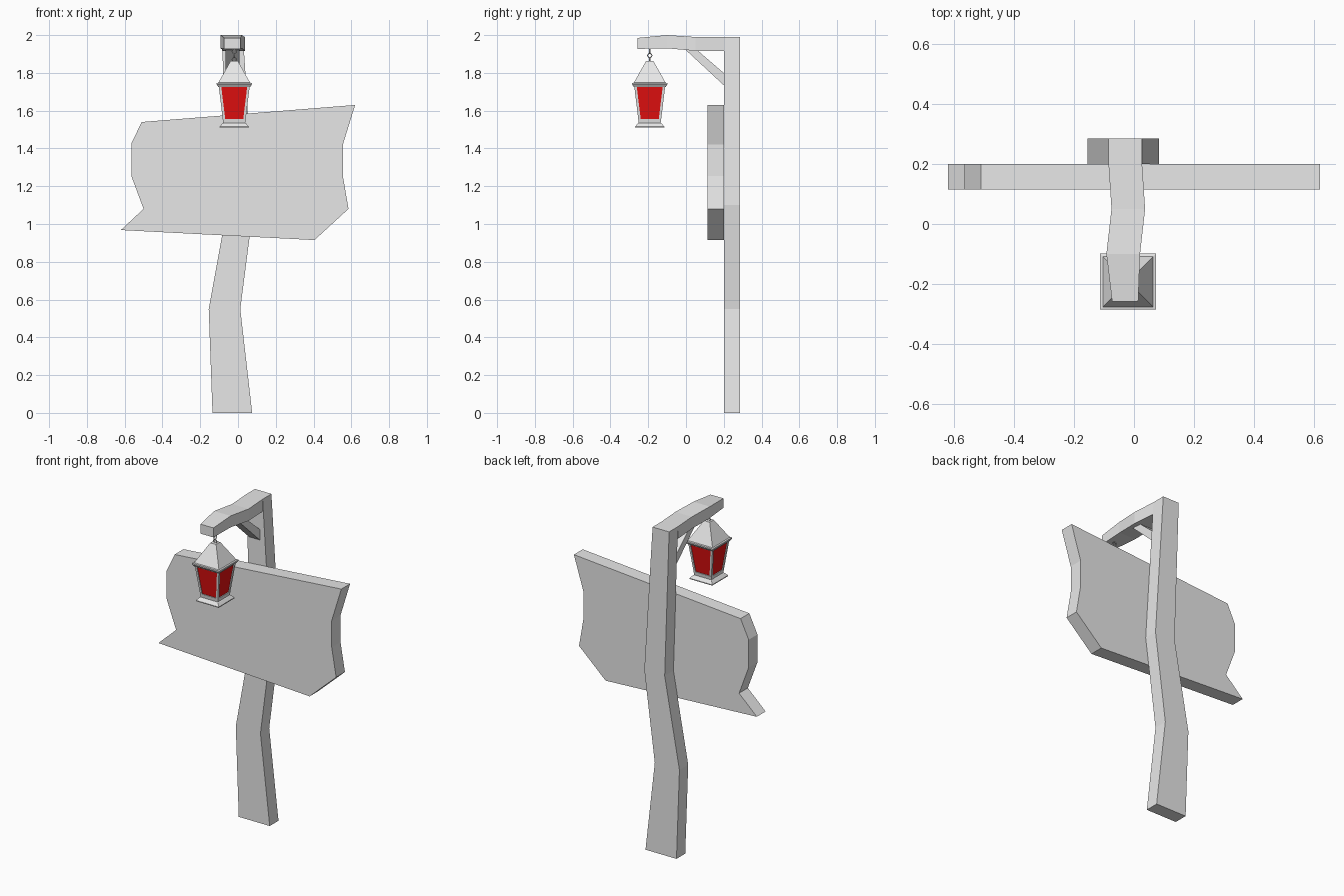
import bpy
import bmesh
from math import pi

if "Cube" in bpy.data.objects:
    bpy.data.objects.remove(bpy.data.objects["Cube"])


def material(name, colour):
    mat = bpy.data.materials.new(name)
    mat.use_nodes = True
    mat.diffuse_color = colour
    mat.node_tree.nodes["Principled BSDF"].inputs["Base Color"].default_value = colour
    return mat


grey = material("pale grey", (0.8, 0.8, 0.8, 1))
red = material("red glass", (0.8, 0.005, 0.005, 1))


def loft(name, rings, mat=grey):
    """Skin a solid through a list of matching rings and cap both ends."""
    bm = bmesh.new()
    loops = [[bm.verts.new(p) for p in ring] for ring in rings]
    n = len(loops[0])
    for a, b in zip(loops, loops[1:]):
        for i in range(n):
            j = (i + 1) % n
            bm.faces.new((a[i], a[j], b[j], b[i]))
    bm.faces.new(loops[0])
    bm.faces.new(loops[-1])
    bmesh.ops.recalc_face_normals(bm, faces=bm.faces)
    mesh = bpy.data.meshes.new(name)
    bm.to_mesh(mesh)
    bm.free()
    mesh.materials.append(mat)
    obj = bpy.data.objects.new(name, mesh)
    bpy.context.collection.objects.link(obj)
    return obj


def rect_z(x0, x1, y0, y1, z):
    return [(x0, y0, z), (x1, y0, z), (x1, y1, z), (x0, y1, z)]


def rect_y(x0, x1, z0, z1, y):
    return [(x0, y, z0), (x1, y, z0), (x1, y, z1), (x0, y, z1)]


# Crooked post
post = [(-0.135, 0.075, 0), (-0.155, 0.012, 0.55),
        (-0.055, 0.083, 1.1), (-0.085, 0.027, 1.99)]
loft("post", [rect_z(a, b, 0.2, 0.285, z) for a, b, z in post])

# Bent arm reaching forward from the post
arm = [(-0.085, 0.027, 1.915, 1.99, 0.2), (-0.075, 0.037, 1.917, 1.99, 0.05),
       (-0.092, 0.02, 1.93, 2.0, -0.1), (-0.073, 0.014, 1.927, 1.985, -0.258)]
loft("arm", [rect_y(*s) for s in arm])

# Diagonal brace under the arm
brace = [(0, 1.92), (0.06, 1.92), (0.205, 1.795), (0.205, 1.73)]
loft("brace", [[(x, y, z) for y, z in brace] for x in (-0.065, 0.008)])

# Ragged sign board
outline = [(-0.51, 1.54), (0.62, 1.63), (0.555, 1.42), (0.555, 1.255),
           (0.585, 1.08), (0.405, 0.915), (-0.62, 0.968), (-0.5, 1.08),
           (-0.565, 1.255), (-0.565, 1.425)]
loft("sign_board", [[(x, y, z) for x, z in outline] for y in (0.115, 0.2)])

# Lantern
CX, CY = -0.02, -0.192


def square_loft(name, profile, mat=grey):
    loft(name, [rect_z(CX - h, CX + h, CY - h, CY + h, z) for h, z in profile], mat)


square_loft("lantern_roof", [(0.083, 1.724), (0.093, 1.738), (0.093, 1.746),
                             (0.084, 1.748), (0.02, 1.862)])
square_loft("lantern_glass", [(0.055, 1.55), (0.077, 1.728)], red)
square_loft("lantern_base", [(0.077, 1.511), (0.077, 1.516), (0.063, 1.532),
                             (0.058, 1.534), (0.061, 1.556)])

# Tapered corner bars of the lantern
for sx, side in ((-1, "right"), (1, "left")):
    for sy, end in ((-1, "front"), (1, "back")):
        loft("lantern_bar_" + end + "_" + side,
             [rect_z(CX + sx * i, CX + sx * o, CY + sy * i, CY + sy * o, z)
              for i, o, z in ((0.047, 0.06, 1.55), (0.069, 0.082, 1.73))])

# Small chain links between the arm and the lantern
for k, z in enumerate((1.87, 1.892, 1.914)):
    bpy.ops.mesh.primitive_torus_add(
        major_segments=10, minor_segments=5, major_radius=0.011, minor_radius=0.003,
        location=(CX, CY, z), rotation=(pi / 2, 0, pi / 2 * (k % 2)))
    link = bpy.context.object
    link.name = "chain_link"
    link.data.materials.append(grey)
